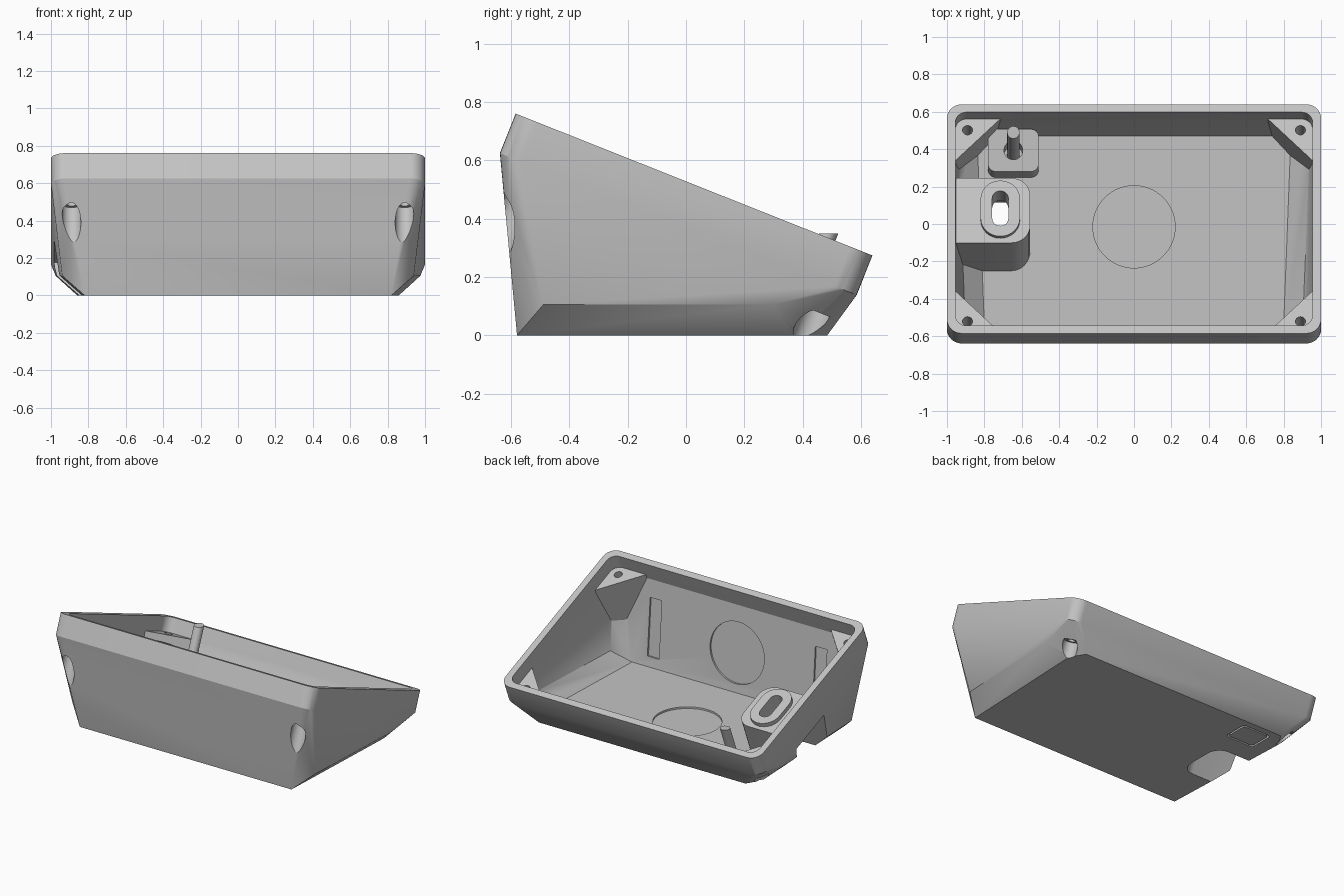
import bpy
import bmesh
import math
from mathutils import Matrix, Vector

cube = bpy.data.objects.get("Cube")
if cube:
    bpy.data.objects.remove(cube, do_unlink=True)

grey = bpy.data.materials.new("light grey plastic")
grey.use_nodes = True
COLOUR = (0.55, 0.55, 0.55, 1)
grey.diffuse_color = COLOUR
grey.node_tree.nodes["Principled BSDF"].inputs["Base Color"].default_value = COLOUR

# Frame of the sloping opening: local z is the distance above the rim plane
SLOPE = Matrix.Translation((0, 0.0275, 0.5175)) @ Matrix.Rotation(-math.atan2(0.487, 1.225), 4, 'X')


def finish(name, bm):
    bmesh.ops.recalc_face_normals(bm, faces=bm.faces)
    mesh = bpy.data.meshes.new(name)
    bm.to_mesh(mesh)
    bm.free()
    mesh.materials.append(grey)
    obj = bpy.data.objects.new(name, mesh)
    bpy.context.collection.objects.link(obj)
    return obj


def rounded(hx, hy, r, cx=0, cy=0, seg=8):
    """Outline of a rounded rectangle."""
    pts = []
    for k, (sx, sy) in enumerate([(1, 1), (-1, 1), (-1, -1), (1, -1)]):
        for i in range(seg + 1):
            a = (k + i / seg) * math.pi / 2
            p = (cx + sx * (hx - r) + r * math.cos(a), cy + sy * (hy - r) + r * math.sin(a))
            if not pts or math.dist(p, pts[-1]) > 1e-4:
                pts.append(p)
    if math.dist(pts[0], pts[-1]) < 1e-4:
        pts.pop()
    return pts


def circle(r, cx=0, cy=0, n=32):
    return [(cx + r * math.cos(2 * math.pi * i / n), cy + r * math.sin(2 * math.pi * i / n)) for i in range(n)]


def prism(name, outline, z0, z1, matrix=SLOPE):
    bm = bmesh.new()
    low = [bm.verts.new(matrix @ Vector((x, y, z0))) for x, y in outline]
    top = [bm.verts.new(matrix @ Vector((x, y, z1))) for x, y in outline]
    bm.faces.new(low)
    bm.faces.new(top)
    n = len(outline)
    for i in range(n):
        j = (i + 1) % n
        bm.faces.new((low[i], low[j], top[j], top[i]))
    return finish(name, bm)


def hull(name, outline, levels, points):
    """Convex body from the rim outline at some levels and mirrored base points."""
    bm = bmesh.new()
    for z in levels:
        for x, y in outline:
            bm.verts.new(SLOPE @ Vector((x, y, z)))
    for x, y, z in points:
        bm.verts.new((x, y, z))
        bm.verts.new((-x, y, z))
    res = bmesh.ops.convex_hull(bm, input=bm.verts)
    spare = {v for v in res["geom_interior"] + res["geom_unused"] if isinstance(v, bmesh.types.BMVert)}
    bmesh.ops.delete(bm, geom=list(spare), context='VERTS')
    bmesh.ops.dissolve_limit(bm, angle_limit=0.01, verts=bm.verts, edges=bm.edges)
    return finish(name, bm)


def combine(target, tool, operation='DIFFERENCE'):
    mod = target.modifiers.new("cut", 'BOOLEAN')
    mod.operation = operation
    mod.solver = 'EXACT'
    mod.object = tool
    with bpy.context.temp_override(object=target, active_object=target, selected_objects=[target]):
        bpy.ops.object.modifier_apply(modifier=mod.name)
    bpy.data.objects.remove(tool, do_unlink=True)


# Outer body and the hollow inside it
case = hull("case", rounded(1.0, 0.659, 0.08), (0, -0.146), [
    (0.82, -0.58, 0), (0.86, 0.39, 0), (0.80, 0.485, 0),
    (0.94, -0.49, 0.105), (0.975, 0.30, 0.105)])
hollow = hull("hollow", rounded(0.955, 0.614, 0.06), (0.05, -0.13), [
    (0.80, -0.545, 0.03), (0.835, 0.37, 0.03), (0.77, 0.47, 0.03),
    (0.905, -0.455, 0.115), (0.935, 0.29, 0.115)])

# Corner screw posts
corners = [(sx, sy) for sx in (-1, 1) for sy in (-1, 1)]
for sx, sy in corners:
    post = [(sx * x, sy * y) for x, y in ((0.63, 0.70), (1.05, 0.28), (1.05, 0.70))]
    combine(hollow, prism("post", post, -0.9, -0.1))

# Slotted housing on the side wall, with a raised oval collar
SX, SV = -0.715, 0.108
combine(hollow, prism("housing", rounded(0.30, 0.186, 0.1, -0.855, SV), -0.9, -0.15))
combine(hollow, prism("collar", rounded(0.105, 0.16, 0.104, SX, SV), -0.2, -0.12))

# Sleeve of the push button, leaning with the slope
LEAN = Matrix.Translation((-0.645, 0.35, 0))
LEAN[1][2] = 0.4
combine(hollow, prism("sleeve", rounded(0.135, 0.113, 0.04), -0.05, 0.11, LEAN))

# Shallow round and upright recesses in the floor and the front wall
combine(hollow, prism("floor_disc", circle(0.22, 0, -0.015, 64), 0.018, 0.06, Matrix()), 'UNION')
WALL = Matrix.Translation((0, -0.566, 0.30)) @ Matrix.Rotation(math.radians(94.2), 4, 'X')
wall_marks = [circle(0.21, n=64)] + [
    [(x - 0.045, -0.2), (x + 0.045, -0.2), (x + 0.045, 0.2), (x - 0.045, 0.2)] for x in (-0.64, 0.64)]
for outline in wall_marks:
    combine(hollow, prism("wall_mark", outline, -0.04, 0.012, WALL), 'UNION')

combine(case, hollow)

# Cable pocket open to the side and below, and its slot
combine(case, prism("pocket", rounded(0.30, 0.165, 0.09, -0.89, SV), -0.9, -0.26))
combine(case, prism("slot", rounded(0.043, 0.10, 0.042, SX, SV), -0.4, 0))

# Screw holes with wide clearance from below
for sx, sy in corners:
    combine(case, prism("screw_hole", circle(0.027, sx * 0.89, sy * 0.55, 24), -0.35, -0.05))
    combine(case, prism("clearance", circle(0.05, sx * 0.89, sy * 0.55), -0.9, -0.25))

# Button well and the square groove around the button underneath
combine(case, prism("well", circle(0.05), 0.04, 0.2, LEAN))
groove = prism("groove", rounded(0.11, 0.09, 0.025), -0.02, 0.02, LEAN)
combine(groove, prism("button_face", rounded(0.098, 0.078, 0.018), -0.05, 0.05, LEAN))
combine(case, groove)

button_pin = prism("button_pin", circle(0.033), 0.03, 0.35, LEAN)

for obj in (case, button_pin):
    obj.data.materials.clear()
    obj.data.materials.append(grey)
    for poly in obj.data.polygons:
        poly.material_index = 0
    bpy.ops.object.select_all(action='DESELECT')
    obj.select_set(True)
    bpy.context.view_layer.objects.active = obj
    bpy.ops.object.shade_smooth_by_angle(angle=math.radians(25))
